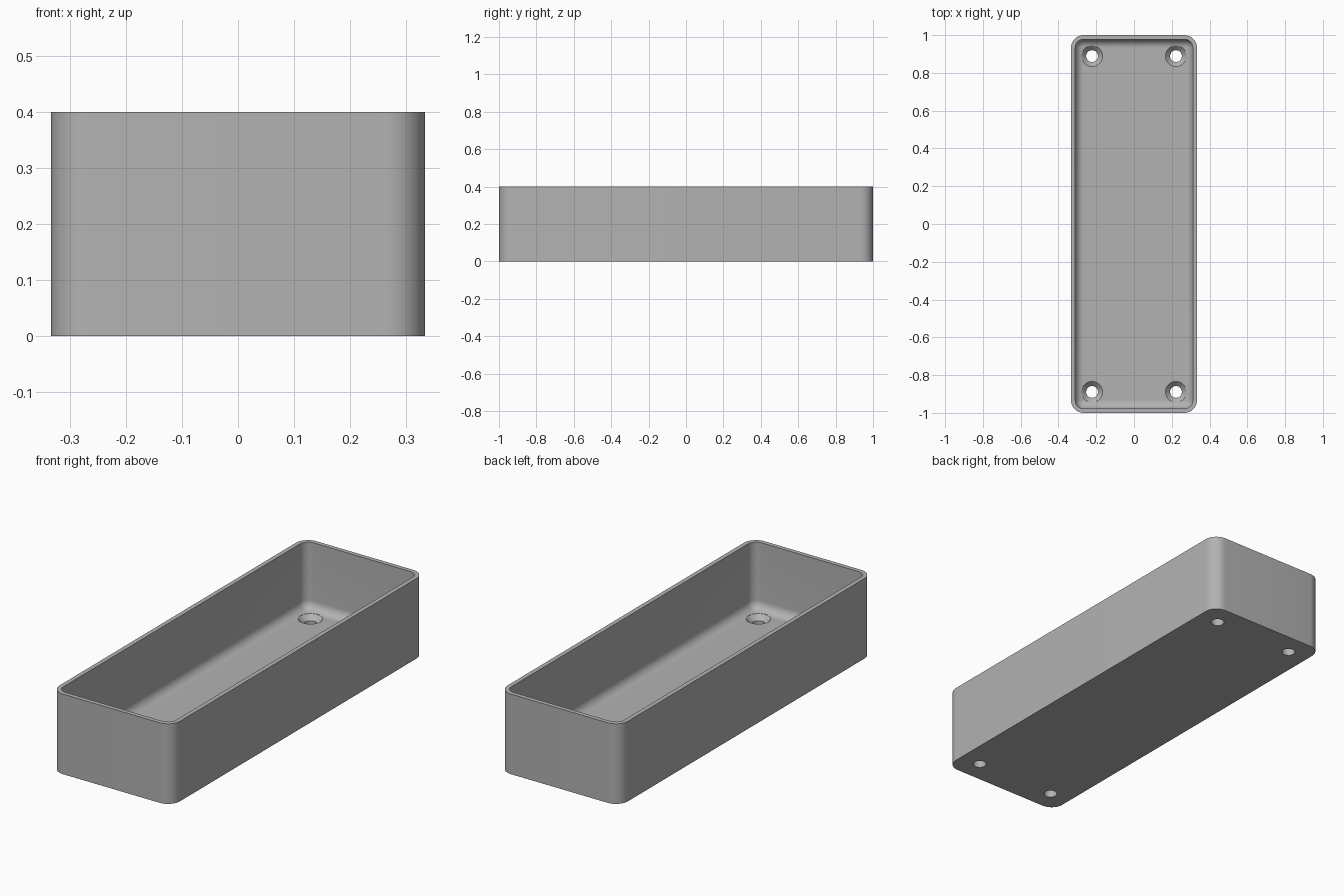
import bpy, bmesh, math

cube = bpy.data.objects.get("Cube")
if cube:
    bpy.data.objects.remove(cube, do_unlink=True)

MM = 2 / 90                      # one design unit
WIDTH, LENGTH, HEIGHT = 30 * MM, 90 * MM, 18 * MM
CORNER, WALL, FLOOR, FILLET = 3 * MM, 1 * MM, 3 * MM, 2 * MM

grey = bpy.data.materials.new("light grey plastic")
grey.use_nodes = True
colour = (0.45, 0.45, 0.45, 1)
grey.diffuse_color = colour
grey.node_tree.nodes["Principled BSDF"].inputs["Base Color"].default_value = colour


def rounded_ring(bm, inset, z, steps=12):
    """Rounded rectangle, moved inwards from the outer wall by inset."""
    r = max(CORNER - inset, 0)
    cx, cy = WIDTH / 2 - CORNER, LENGTH / 2 - CORNER
    ring = []
    for quarter, (sx, sy) in enumerate([(1, 1), (-1, 1), (-1, -1), (1, -1)]):
        for i in range(steps + 1):
            a = (quarter + i / steps) * math.pi / 2
            ring.append(bm.verts.new((sx * cx + r * math.cos(a), sy * cy + r * math.sin(a), z)))
    return ring


def circle_ring(bm, x, y, r, z, sides=48):
    return [bm.verts.new((x + r * math.cos(2 * math.pi * i / sides),
                          y + r * math.sin(2 * math.pi * i / sides), z)) for i in range(sides)]


def loft(bm, rings):
    """Skin a stack of rings and cap both ends."""
    for low, high in zip(rings, rings[1:]):
        n = len(low)
        for i in range(n):
            j = (i + 1) % n
            bm.faces.new((low[i], low[j], high[j], high[i]))
    bm.faces.new(list(reversed(rings[0])))
    bm.faces.new(rings[-1])


def make_object(name, bm):
    bmesh.ops.remove_doubles(bm, verts=bm.verts, dist=1e-5)
    bmesh.ops.recalc_face_normals(bm, faces=bm.faces)
    mesh = bpy.data.meshes.new(name)
    bm.to_mesh(mesh)
    bm.free()
    mesh.materials.append(grey)
    obj = bpy.data.objects.new(name, mesh)
    bpy.context.collection.objects.link(obj)
    return obj


# Open tray: outer wall, rim, inner wall, rounded floor edge
bm = bmesh.new()
path = [(0, 0), (0, HEIGHT), (WALL, HEIGHT)]
for i in range(11):
    a = i / 10 * math.pi / 2
    path.append((WALL + FILLET * (1 - math.cos(a)), FLOOR + FILLET * (1 - math.sin(a))))
loft(bm, [rounded_ring(bm, inset, z) for inset, z in path])
tray = make_object("tray", bm)

# Countersunk screw holes in the four corners
bm = bmesh.new()
HEAD, SHANK = 2.5 * MM, 1.4 * MM
for x in (-10 * MM, 10 * MM):
    for y in (-40 * MM, 40 * MM):
        profile = [(SHANK, -MM), (SHANK, FLOOR - (HEAD - SHANK)), (HEAD, FLOOR), (HEAD, FLOOR + 3 * MM)]
        loft(bm, [circle_ring(bm, x, y, r, z) for r, z in profile])
cutter = make_object("screw_hole_cutter", bm)
cutter.hide_render = True

cut = tray.modifiers.new("screw holes", "BOOLEAN")
cut.operation = "DIFFERENCE"
cut.solver = "EXACT"
cut.object = cutter
bpy.ops.object.select_all(action="DESELECT")
tray.select_set(True)
bpy.context.view_layer.objects.active = tray
bpy.ops.object.modifier_apply(modifier=cut.name)
bpy.data.objects.remove(cutter, do_unlink=True)

bpy.ops.object.shade_smooth_by_angle(angle=math.radians(30))
